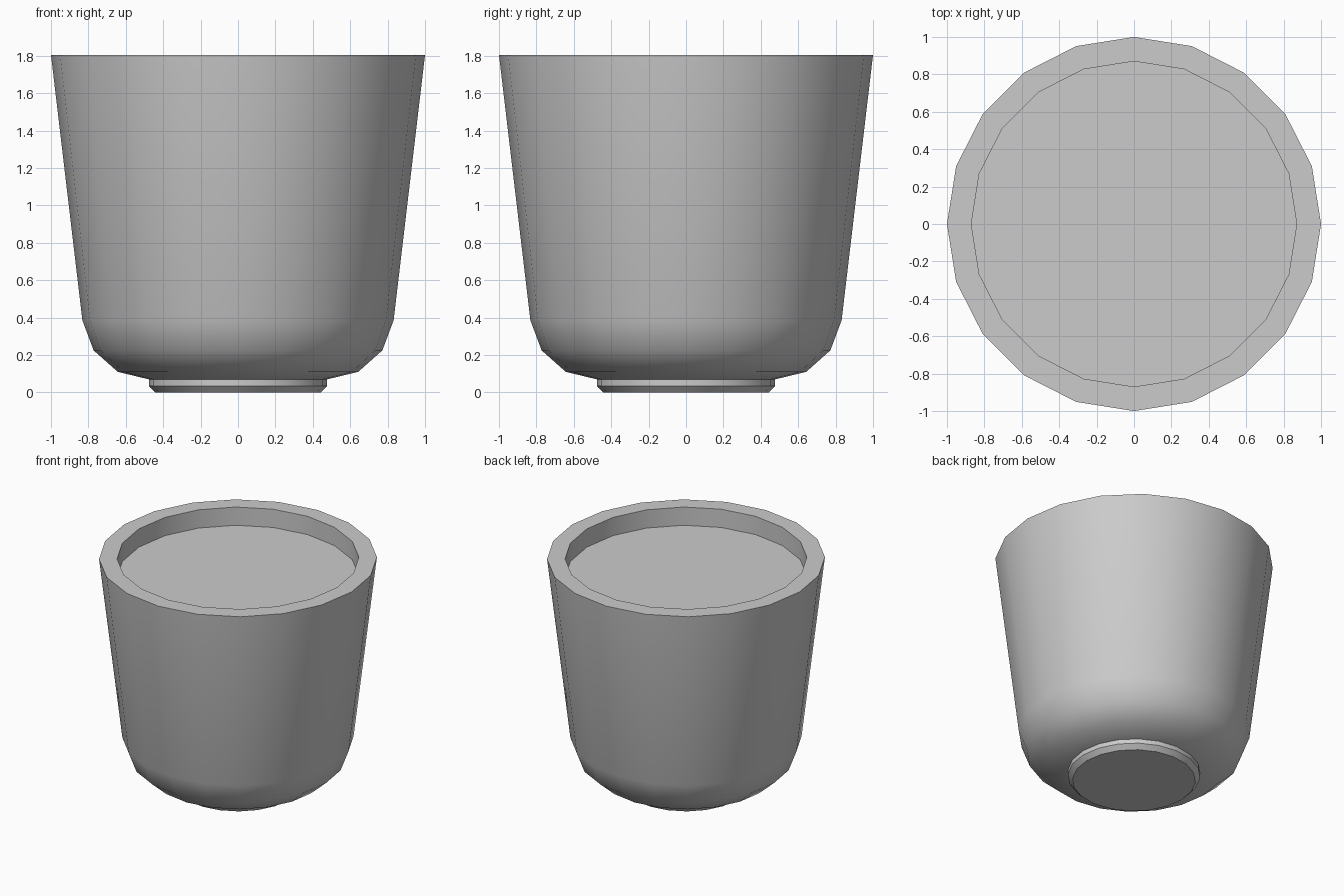
import bpy, bmesh
from math import cos, sin, pi, radians

if "Cube" in bpy.data.objects:
    bpy.data.objects.remove(bpy.data.objects["Cube"])

SIDES = 20

# Profile (radius, height): foot, rounded base, tapered wall, flat rim, recessed fill
PROFILE = [
    (0.443, 0.0), (0.477, 0.035), (0.477, 0.07),
    (0.643, 0.11), (0.772, 0.225), (0.832, 0.385),
    (1.0, 1.805), (0.87, 1.805), (0.87, 1.66),
]


def lathe(name, profile, sides):
    bm = bmesh.new()
    rings = [[bm.verts.new((r * cos(2 * pi * i / sides), r * sin(2 * pi * i / sides), z))
              for i in range(sides)] for r, z in profile]
    for lo, hi in zip(rings, rings[1:]):
        for i in range(sides):
            j = (i + 1) % sides
            bm.faces.new((lo[i], lo[j], hi[j], hi[i]))
    bm.faces.new(rings[0][::-1])   # underside
    bm.faces.new(rings[-1])        # fill surface
    mesh = bpy.data.meshes.new(name)
    bm.to_mesh(mesh)
    bm.free()
    obj = bpy.data.objects.new(name, mesh)
    bpy.context.collection.objects.link(obj)
    return obj


# Filled cup
cup = lathe("filled_cup", PROFILE, SIDES)
bpy.context.view_layer.objects.active = cup
cup.select_set(True)
bpy.ops.object.shade_smooth_by_angle(angle=radians(40))
